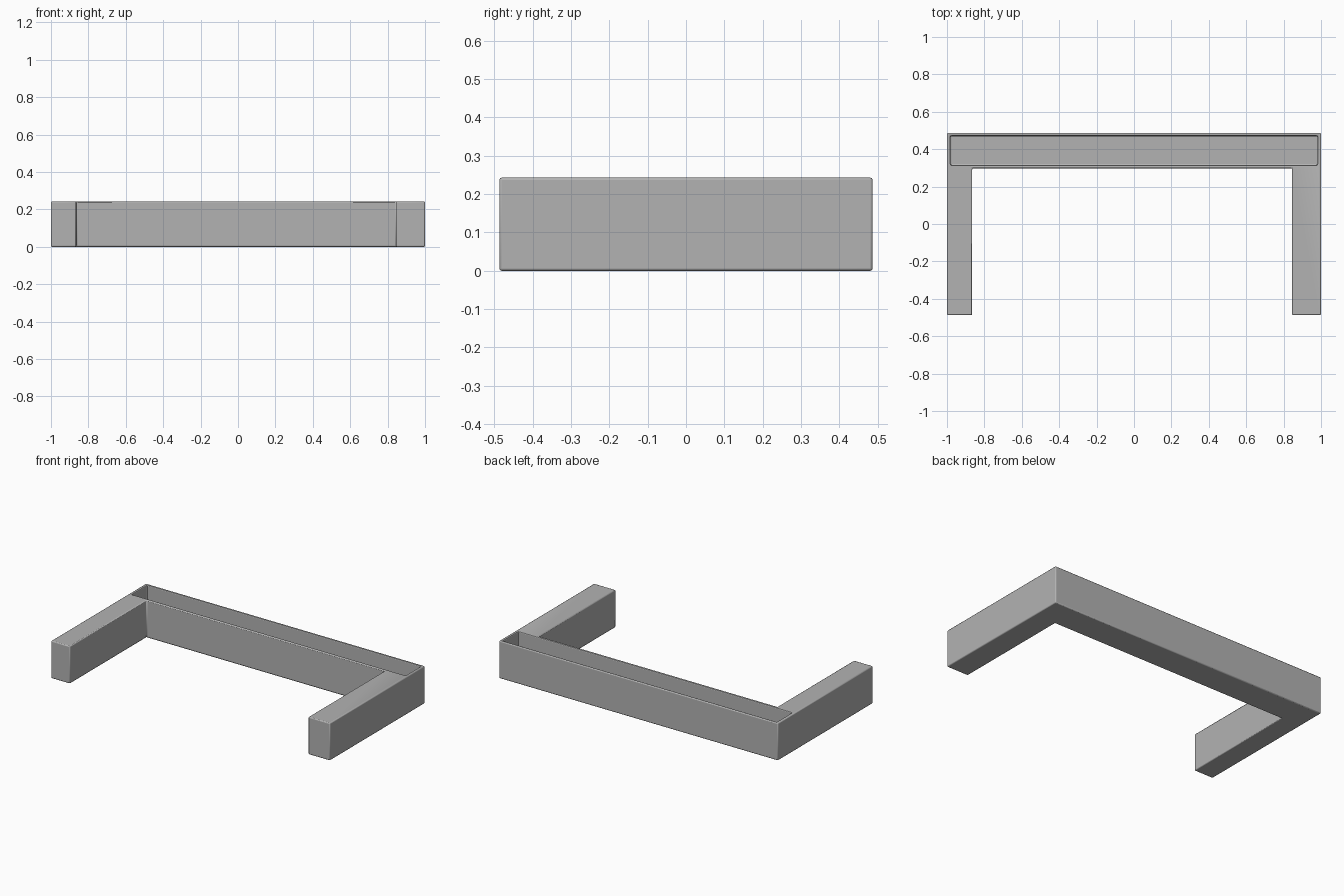
import bpy
import bmesh
from mathutils import Matrix, Vector

if "Cube" in bpy.data.objects:
    bpy.data.objects.remove(bpy.data.objects["Cube"], do_unlink=True)

HEIGHT = 0.243
BACK, FRONT, INNER = 0.487, -0.487, 0.298
FLOOR = 0.02

grey = bpy.data.materials.new("stone grey")
grey.use_nodes = True
colour = (0.45, 0.45, 0.45, 1)
grey.diffuse_color = colour
grey.node_tree.nodes["Principled BSDF"].inputs["Base Color"].default_value = colour


def add_object(name, bm):
    bmesh.ops.recalc_face_normals(bm, faces=bm.faces[:])
    mesh = bpy.data.meshes.new(name)
    bm.to_mesh(mesh)
    bm.free()
    mesh.materials.append(grey)
    obj = bpy.data.objects.new(name, mesh)
    bpy.context.collection.objects.link(obj)
    return obj


# U-shaped body: rear trough with two forward arms, flush on top
outline = [(-1, BACK), (-1, FRONT), (-0.865, FRONT), (-0.865, INNER),
           (0.845, INNER), (0.845, FRONT), (1, FRONT), (1, BACK)]
bm = bmesh.new()
base = bm.faces.new([bm.verts.new((x, y, 0)) for x, y in outline])
top = bmesh.ops.extrude_face_region(bm, geom=[base])["geom"]
bmesh.ops.translate(bm, vec=(0, 0, HEIGHT),
                    verts=[v for v in top if isinstance(v, bmesh.types.BMVert)])
body = add_object("planter_body", bm)

# Cutter for the long open cavity in the rear trough
low, high = Vector((-0.982, 0.315, FLOOR)), Vector((0.982, 0.472, 0.4))
bm = bmesh.new()
bmesh.ops.create_cube(bm, size=1, matrix=Matrix.LocRotScale(
    (low + high) / 2, None, high - low))
cutter = add_object("cavity_cutter", bm)
cutter.hide_render = True
cutter.hide_viewport = True
cutter.display_type = 'WIRE'

cut = body.modifiers.new("cavity", 'BOOLEAN')
cut.operation = 'DIFFERENCE'
cut.solver = 'EXACT'
cut.object = cutter

# Slightly eased edges
ease = body.modifiers.new("eased_edges", 'BEVEL')
ease.width = 0.006
ease.segments = 2
ease.limit_method = 'ANGLE'

bpy.context.view_layer.objects.active = body
body.select_set(True)
bpy.ops.object.shade_smooth_by_angle()
